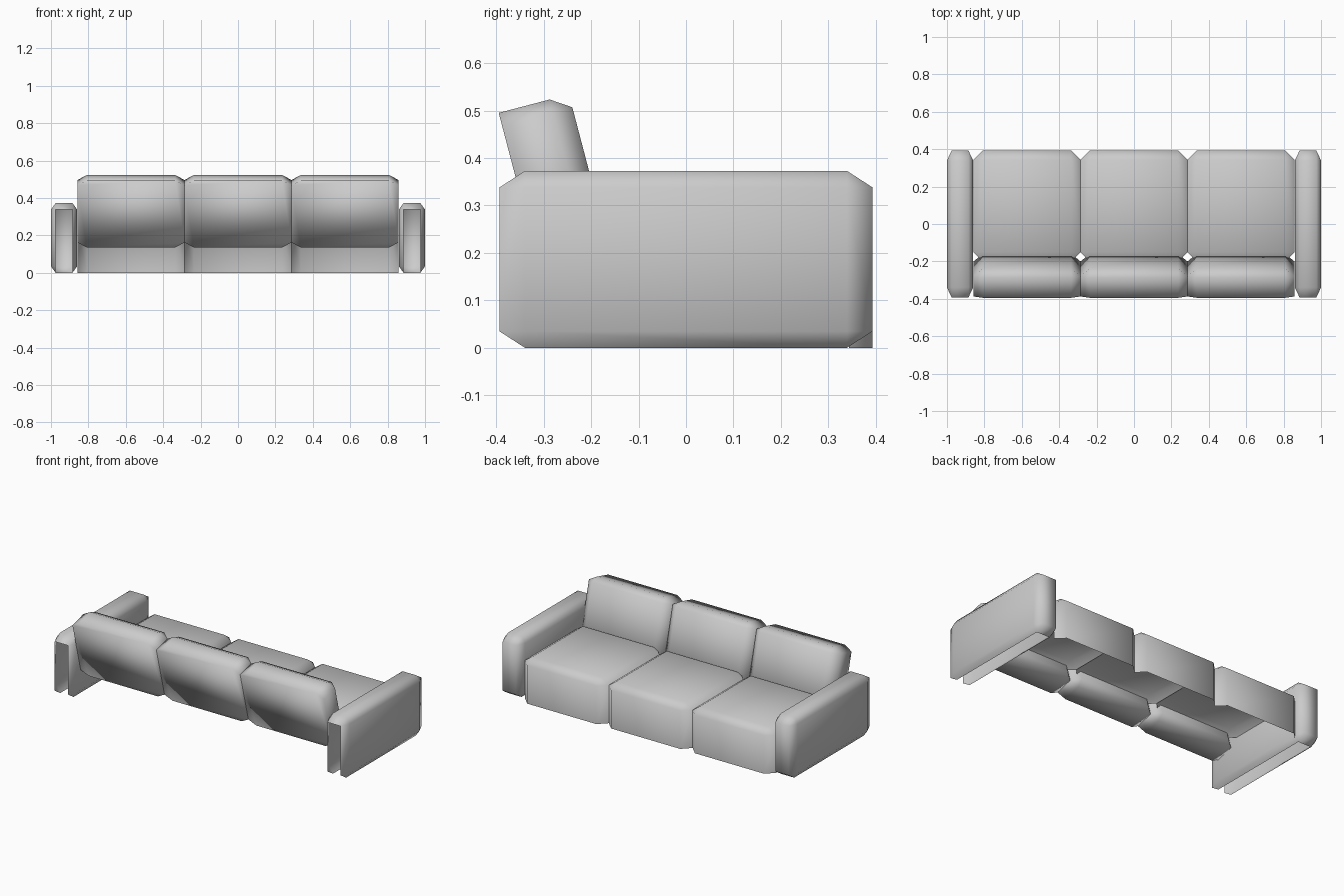
import bpy, bmesh, math
from itertools import product
from mathutils import Matrix, Vector

cube = bpy.data.objects.get("Cube")
if cube:
    bpy.data.objects.remove(cube, do_unlink=True)

fabric = bpy.data.materials.new("grey_fabric")
fabric.use_nodes = True
fabric.diffuse_color = (0.6, 0.6, 0.6, 1)
fabric.node_tree.nodes["Principled BSDF"].inputs["Base Color"].default_value = (0.6, 0.6, 0.6, 1)


def padded_box(name, low, high, chamfer, flat_side=None, remove=None, tilt=0.0):
    """Chamfered box; flat_side (axis index) keeps its low side unchamfered."""
    bm = bmesh.new()
    for signs in product((0, 1), repeat=3):
        for full_axis in range(3):
            point = Vector()
            for axis, side in enumerate(signs):
                inset = 0 if axis == full_axis or (axis == flat_side and not side) else chamfer[axis]
                point[axis] = high[axis] - inset if side else low[axis] + inset
            bm.verts.new(point)
    bmesh.ops.remove_doubles(bm, verts=bm.verts, dist=1e-5)
    bmesh.ops.convex_hull(bm, input=bm.verts)
    bmesh.ops.delete(bm, geom=[v for v in bm.verts if not v.link_faces], context='VERTS')
    bmesh.ops.dissolve_limit(bm, angle_limit=0.01, verts=bm.verts, edges=bm.edges)
    bmesh.ops.recalc_face_normals(bm, faces=bm.faces)
    bm.normal_update()
    # open up the hidden sides of the shell
    if remove:
        bmesh.ops.delete(bm, geom=[f for f in bm.faces if remove(f.normal)], context='FACES')
    bm.transform(Matrix.Rotation(tilt, 4, 'X'))
    for face in bm.faces:
        face.smooth = True
    mesh = bpy.data.meshes.new(name)
    bm.to_mesh(mesh)
    bm.free()
    mesh.materials.append(fabric)
    bpy.context.collection.objects.link(bpy.data.objects.new(name, mesh))


def arm_opening(n):
    return abs(n.x) < 0.1 and (n.z < -0.9 or (n.y < -0.1 and n.z < 0.1))


def seat_opening(n):
    return n.z < 0.1 and n.y < 0.1


# Arms, open underneath and at the rear
for name, x in (("right_arm", -0.93), ("left_arm", 0.93)):
    padded_box(name, (x - 0.07, -0.393, 0), (x + 0.07, 0.393, 0.373),
               (0.025, 0.054, 0.035), remove=arm_opening)

# Seats and leaning back cushions
half = 0.286
for i, side in enumerate(("right", "middle", "left")):
    x = (i - 1) * 2 * half
    padded_box(side + "_seat", (x - half, -0.2, 0), (x + half, 0.393, 0.27),
               (0.05, 0.05, 0.035), flat_side=2, remove=seat_opening)
    padded_box(side + "_back_cushion", (x - half, -0.256, 0.207), (x + half, -0.103, 0.579),
               (0.05, 0.042, 0.028), flat_side=1, tilt=math.radians(14.7))
